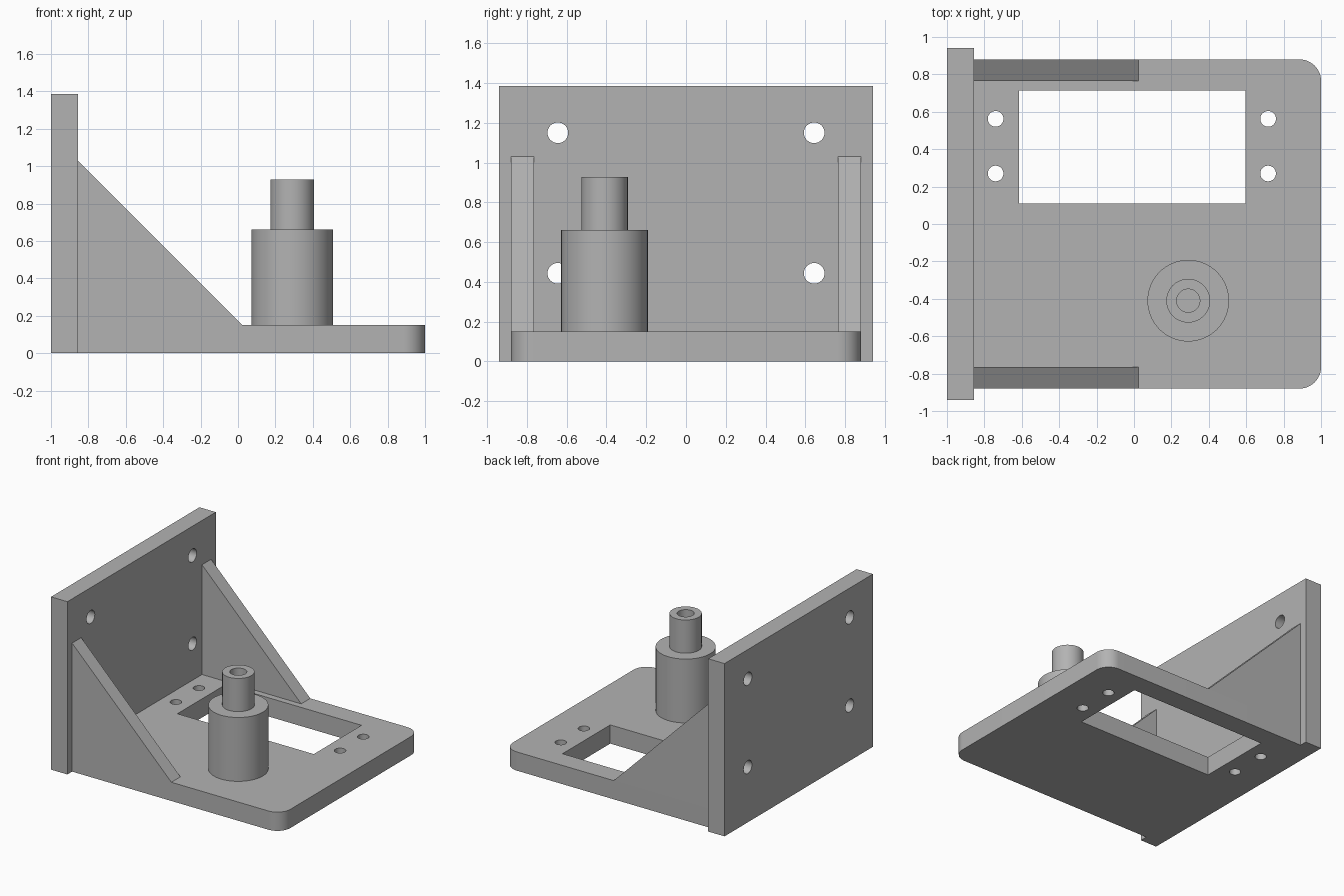
import bpy
import bmesh
import math
from mathutils import Matrix, Vector

cube = bpy.data.objects.get("Cube")
if cube:
    bpy.data.objects.remove(cube, do_unlink=True)

grey = bpy.data.materials.new("plain grey")
grey.use_nodes = True
COLOUR = (0.45, 0.45, 0.45, 1)
grey.diffuse_color = COLOUR
grey.node_tree.nodes["Principled BSDF"].inputs["Base Color"].default_value = COLOUR

BASE_TOP = 0.15
WALL_FACE = -0.855
HALF_DEPTH = 0.88


def make_object(name, bm):
    bmesh.ops.recalc_face_normals(bm, faces=bm.faces)
    mesh = bpy.data.meshes.new(name)
    bm.to_mesh(mesh)
    bm.free()
    mesh.materials.append(grey)
    obj = bpy.data.objects.new(name, mesh)
    bpy.context.collection.objects.link(obj)
    return obj


def prism(name, outline, direction):
    """Extrude a closed outline along a direction."""
    bm = bmesh.new()
    face = bm.faces.new([bm.verts.new(p) for p in outline])
    result = bmesh.ops.extrude_face_region(bm, geom=[face], use_keep_orig=True)
    moved = [v for v in result["geom"] if isinstance(v, bmesh.types.BMVert)]
    bmesh.ops.translate(bm, verts=moved, vec=direction)
    return make_object(name, bm)


def box(name, low, high):
    (x0, y0, z0), (x1, y1, z1) = low, high
    outline = [(x0, y0, z0), (x1, y0, z0), (x1, y1, z0), (x0, y1, z0)]
    return prism(name, outline, (0, 0, z1 - z0))


def drill(name, centre, radius, axis):
    """Cylinder used to cut a round hole."""
    bm = bmesh.new()
    turn = Vector((0, 0, 1)).rotation_difference(Vector(axis)).to_matrix().to_4x4()
    bmesh.ops.create_cone(bm, cap_ends=True, segments=32, radius1=radius,
                          radius2=radius, depth=0.5,
                          matrix=Matrix.Translation(centre) @ turn)
    return make_object(name, bm)


def cut(obj, cutters):
    bpy.context.view_layer.objects.active = obj
    for cutter in cutters:
        mod = obj.modifiers.new("cut", "BOOLEAN")
        mod.operation = "DIFFERENCE"
        mod.solver = "EXACT"
        mod.object = cutter
        bpy.ops.object.modifier_apply(modifier=mod.name)
        bpy.data.objects.remove(cutter, do_unlink=True)


def smooth(obj):
    bpy.ops.object.select_all(action="DESELECT")
    obj.select_set(True)
    bpy.context.view_layer.objects.active = obj
    bpy.ops.object.shade_smooth_by_angle(angle=math.radians(30))


# Base plate with two rounded corners, a window and four screw holes
radius = 0.115
outline = [(WALL_FACE, HALF_DEPTH, 0), (WALL_FACE, -HALF_DEPTH, 0)]
for side, start in ((-1, -90), (1, 0)):
    for step in range(13):
        a = math.radians(start + step * 7.5)
        outline.append((1 - radius + radius * math.cos(a),
                        side * (HALF_DEPTH - radius) + radius * math.sin(a), 0))
base = prism("base_plate", outline, (0, 0, BASE_TOP))
cutters = [box("window_cutter", (-0.615, 0.11, -0.2), (0.595, 0.715, 0.4))]
for x in (-0.74, 0.717):
    for y in (0.27, 0.562):
        cutters.append(drill("base_hole_cutter", (x, y, 0.1), 0.042, (0, 0, 1)))
cut(base, cutters)
smooth(base)

# Upright wall with four mounting holes
wall = box("upright_wall", (-1, -0.94, 0), (WALL_FACE, 0.94, 1.385))
cut(wall, [drill("wall_hole_cutter", (-0.93, y, z), 0.052, (1, 0, 0))
           for y in (-0.645, 0.645) for z in (0.443, 1.15)])
smooth(wall)

# Triangular gussets at both sides
for name, y in (("left_gusset", 0.765), ("right_gusset", -HALF_DEPTH)):
    prism(name, [(WALL_FACE, y, BASE_TOP), (0.025, y, BASE_TOP),
                 (WALL_FACE, y, 1.03)], (0, HALF_DEPTH - 0.765, 0))

# Stepped round post with a blind bore, spun from its profile
profile = [(0, BASE_TOP), (0.218, BASE_TOP), (0.218, 0.662), (0.117, 0.662),
           (0.117, 0.928), (0.062, 0.928), (0.062, 0.5), (0, 0.5)]
bm = bmesh.new()
points = [bm.verts.new((r, 0, z)) for r, z in profile]
edges = [bm.edges.new(pair) for pair in zip(points, points[1:])]
bmesh.ops.spin(bm, geom=points + edges, cent=(0, 0, 0), axis=(0, 0, 1),
               angle=math.tau, steps=64, use_duplicate=False)
bmesh.ops.remove_doubles(bm, verts=bm.verts, dist=0.0001)
bmesh.ops.translate(bm, verts=bm.verts, vec=(0.29, -0.41, 0))
smooth(make_object("stepped_post", bm))
